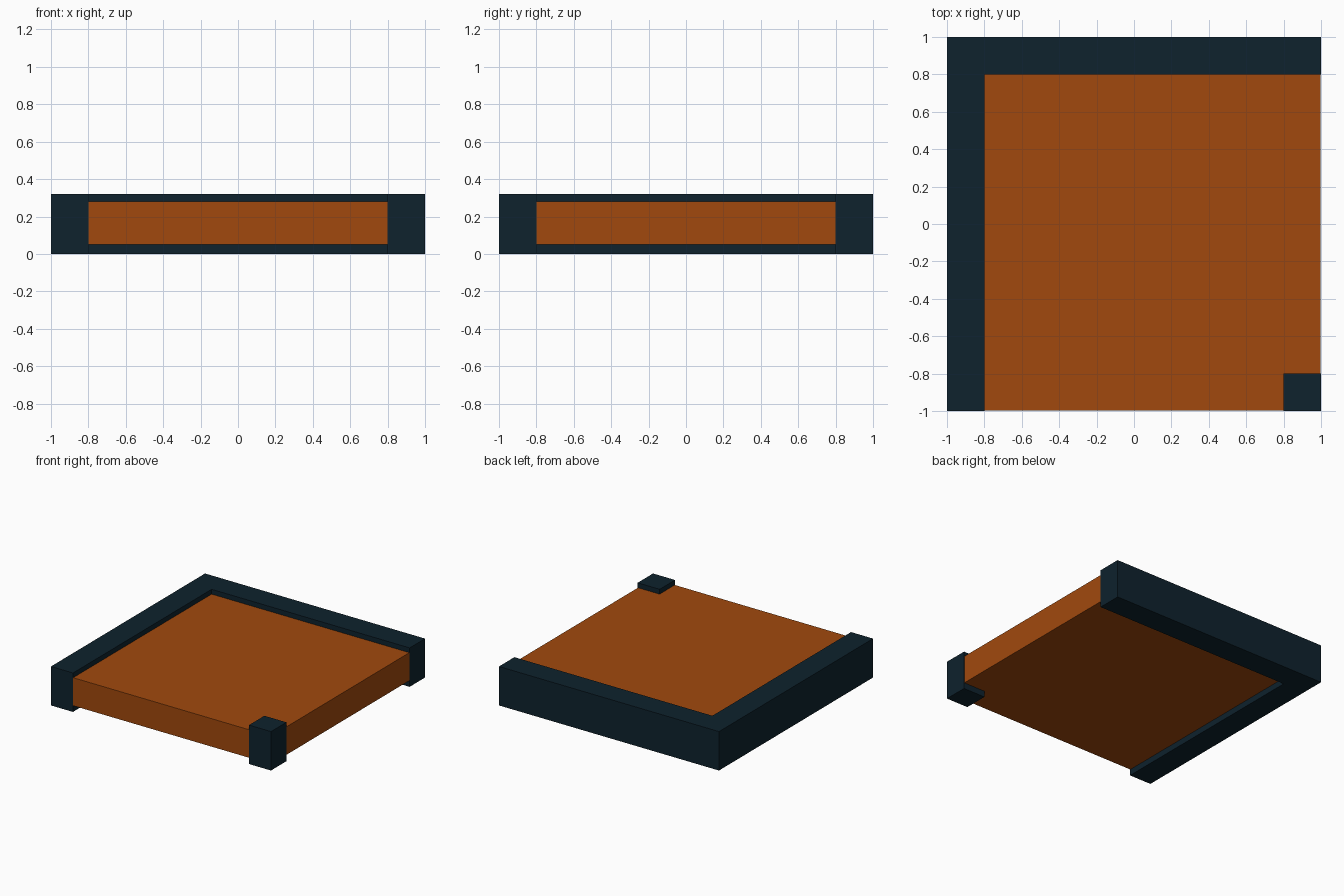
import bpy, bmesh

if "Cube" in bpy.data.objects:
    bpy.data.objects.remove(bpy.data.objects["Cube"])


def material(name, rgb):
    m = bpy.data.materials.new(name)
    m.diffuse_color = (*rgb, 1)
    m.use_nodes = True
    m.node_tree.nodes["Principled BSDF"].inputs["Base Color"].default_value = m.diffuse_color
    return m


dark = material("dark_blue", (0.0044, 0.0160, 0.0262))
orange = material("burnt_orange", (0.355, 0.066, 0.004))


def prism(name, outline, z0, z1, mat):
    """Extrude a flat outline from z0 up to z1."""
    bm = bmesh.new()
    base = bm.faces.new([bm.verts.new((x, y, z0)) for x, y in outline])
    top = bmesh.ops.extrude_face_region(bm, geom=[base])["geom"]
    verts = [v for v in top if isinstance(v, bmesh.types.BMVert)]
    bmesh.ops.translate(bm, verts=verts, vec=(0, 0, z1 - z0))
    if not any(f.normal.z < 0 and f.calc_center_median().z == z0 for f in bm.faces):
        pass
    bmesh.ops.recalc_face_normals(bm, faces=bm.faces)
    mesh = bpy.data.meshes.new(name)
    bm.to_mesh(mesh)
    bm.free()
    mesh.materials.append(mat)
    obj = bpy.data.objects.new(name, mesh)
    bpy.context.collection.objects.link(obj)
    return obj


def rect(x0, x1, y0, y1):
    return [(x0, y0), (x1, y0), (x1, y1), (x0, y1)]


# L-shaped raised border along the left and back
prism("corner_border", [(-1, -1), (-0.8, -1), (-0.8, 0.8), (1, 0.8), (1, 1), (-1, 1)],
      0, 0.32, dark)

# Post in the open corner
prism("corner_post", rect(0.8, 1, -1, -0.8), 0, 0.32, dark)

# Floor slab, a hair inside the post faces
prism("floor_slab", rect(-0.8, 0.997, -0.997, 0.8), 0.05, 0.28, orange)
